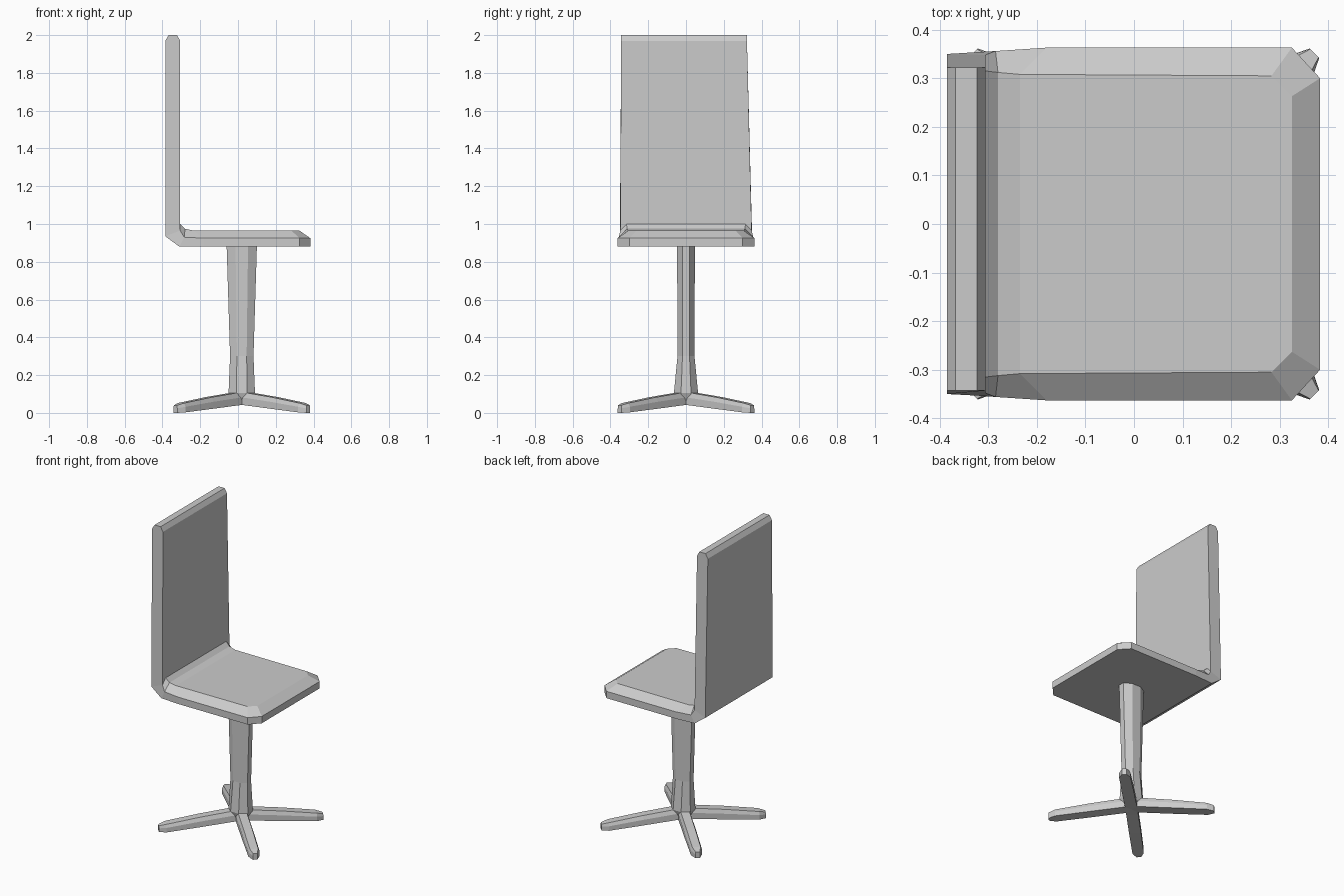
import bpy, bmesh
from math import cos, sin, pi, radians
from mathutils import Matrix, Vector

if "Cube" in bpy.data.objects:
    bpy.data.objects.remove(bpy.data.objects["Cube"])


def finish(name, bm):
    bmesh.ops.recalc_face_normals(bm, faces=bm.faces[:])
    mesh = bpy.data.meshes.new(name)
    bm.to_mesh(mesh)
    bm.free()
    obj = bpy.data.objects.new(name, mesh)
    bpy.context.collection.objects.link(obj)
    return obj


def loft(bm, rings):
    """Bridge equal-length rings of points with quads; return vertex rings."""
    vr = [[bm.verts.new(p) for p in ring] for ring in rings]
    n = len(vr[0])
    for a, b in zip(vr, vr[1:]):
        for i in range(n):
            j = (i + 1) % n
            bm.faces.new((a[i], a[j], b[j], b[i]))
    return vr


# Seat and back: one bent shell, stations run from the front edge to the top.
# Each station: (x, half width, z) for underside, side edge and upper edge
stations = [
    ((.383, .30, .88), (.383, .30, .925), (.325, .263, .965)),
    ((.325, .363, .88), (.325, .363, .925), (.283, .305, .965)),
    ((-.18, .363, .88), (-.18, .363, .925), (-.235, .308, .965)),
    ((-.31, .354, .88), (-.285, .356, .93), (-.28, .312, .975)),
    ((-.385, .35, .935), (-.306, .348, .965), (-.306, .315, 1.0)),
    ((-.385, .343, 1.97), (-.306, .343, 1.97), (-.306, .30, 1.97)),
    ((-.367, .343, 2.0), (-.323, .343, 2.0), (-.323, .30, 2.0)),
]


def section(station):
    ring = []
    for side, pts in ((-1, station), (1, station[::-1])):
        for x, w, z in pts:
            if side > 0 and z > 1:          # one back edge leans inward
                w -= .021 * (z - 1)
            ring.append((x, side * w, z))
    return ring


bm = bmesh.new()
rings = loft(bm, [section(s) for s in stations])
for r in (rings[0], rings[-1]):
    bm.faces.new((r[0], r[1], r[4], r[5]))
    bm.faces.new((r[1], r[2], r[3], r[4]))
finish("seat_and_back", bm)

# Pedestal: tapered eight-sided column
CX = .02
bm = bmesh.new()
column = []
for z, hx, hy in ((.05, .045, .045), (.105, .07, .064), (.3, .062, .045), (.88, .08, .047)):
    k = 1 / cos(pi / 8)
    column.append([(CX + hx * k * cos(pi / 8 + i * pi / 4),
                    hy * k * sin(pi / 8 + i * pi / 4), z) for i in range(8)])
rings = loft(bm, column)
bm.faces.new(rings[0])
bm.faces.new(rings[-1])
finish("column", bm)

# Four diagonal feet, drooping outward, with chamfered tips
# (radius, half width at bottom, half width at top, bottom z, top z)
leg = [(0, .036, .026, .045, .110), (.06, .036, .026, .040, .106),
       (.25, .036, .026, .022, .083), (.455, .034, .025, .003, .052),
       (.497, .014, .012, 0, .040)]
for n in range(4):
    bm = bmesh.new()
    rot = Matrix.Translation((CX, 0, 0)) @ Matrix.Rotation(radians(45 + 90 * n), 4, 'Z')
    rings = loft(bm, [[rot @ Vector(p) for p in
                       ((r, -b, z0), (r, b, z0), (r, b, z0 + .6 * (z1 - z0)),
                        (r, t, z1), (r, -t, z1), (r, -b, z0 + .6 * (z1 - z0)))]
                      for r, b, t, z0, z1 in leg])
    bm.faces.new(rings[0])
    bm.faces.new(rings[-1])
    finish(f"foot_{n + 1}", bm)
